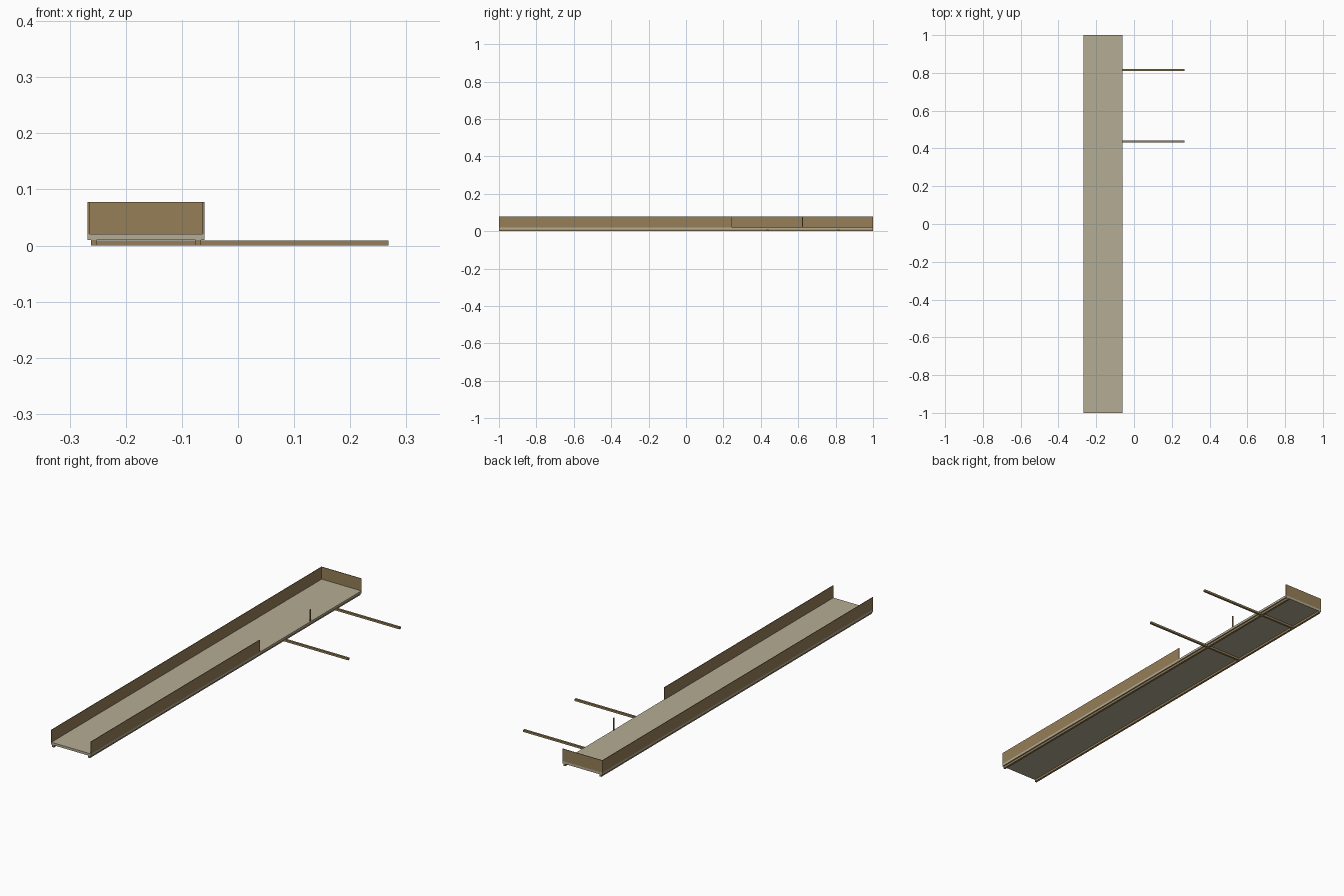
import bpy

if "Cube" in bpy.data.objects:
    bpy.data.objects.remove(bpy.data.objects["Cube"])


def material(name, colour):
    m = bpy.data.materials.new(name)
    m.diffuse_color = (*colour, 1)
    m.use_nodes = True
    m.node_tree.nodes["Principled BSDF"].inputs["Base Color"].default_value = m.diffuse_color
    return m


BROWN = material("brown timber", (0.305, 0.212, 0.098))
PALE = material("pale board", (0.456, 0.413, 0.296))


def box(name, x, y, z, mat):
    """Box given by its (min, max) range on each axis."""
    bpy.ops.mesh.primitive_cube_add(size=1, location=[sum(r) / 2 for r in (x, y, z)])
    ob = bpy.context.object
    ob.name = name
    ob.scale = [r[1] - r[0] for r in (x, y, z)]
    bpy.ops.object.transform_apply(location=False, rotation=False, scale=True)
    ob.data.materials.append(mat)
    return ob


LEFT, RIGHT = -0.268, -0.060
BASE, DECK, TOP = 0.010, 0.021, 0.078
T = 0.003  # wall thickness

# Long floor board
box("floor", (LEFT, RIGHT), (-1, 1), (BASE, DECK), PALE)

# Side and end walls, leaving an opening on the right and an open front
box("left_wall", (LEFT, LEFT + T), (-1, 1), (DECK, TOP), BROWN)
box("right_wall", (RIGHT - T, RIGHT), (-1, 0.247), (DECK, TOP), BROWN)
box("back_wall", (LEFT + T, RIGHT), (1 - T, 1), (DECK, TOP), BROWN)

# Slim post in the opening
box("opening_post", (RIGHT - T, RIGHT), (0.619, 0.625), (DECK, TOP), BROWN)

# Runners along the underside
for side, x in (("left", -0.262), ("right", -0.076)):
    box(side + "_runner", (x, x + 0.010), (-1, 1), (0, BASE), BROWN)

# Cross beams reaching out to the right
for side, y in (("front", 0.436), ("back", 0.815)):
    box(side + "_cross_beam", (-0.262, 0.268), (y - 0.005, y + 0.005), (0, 0.0095), BROWN)
